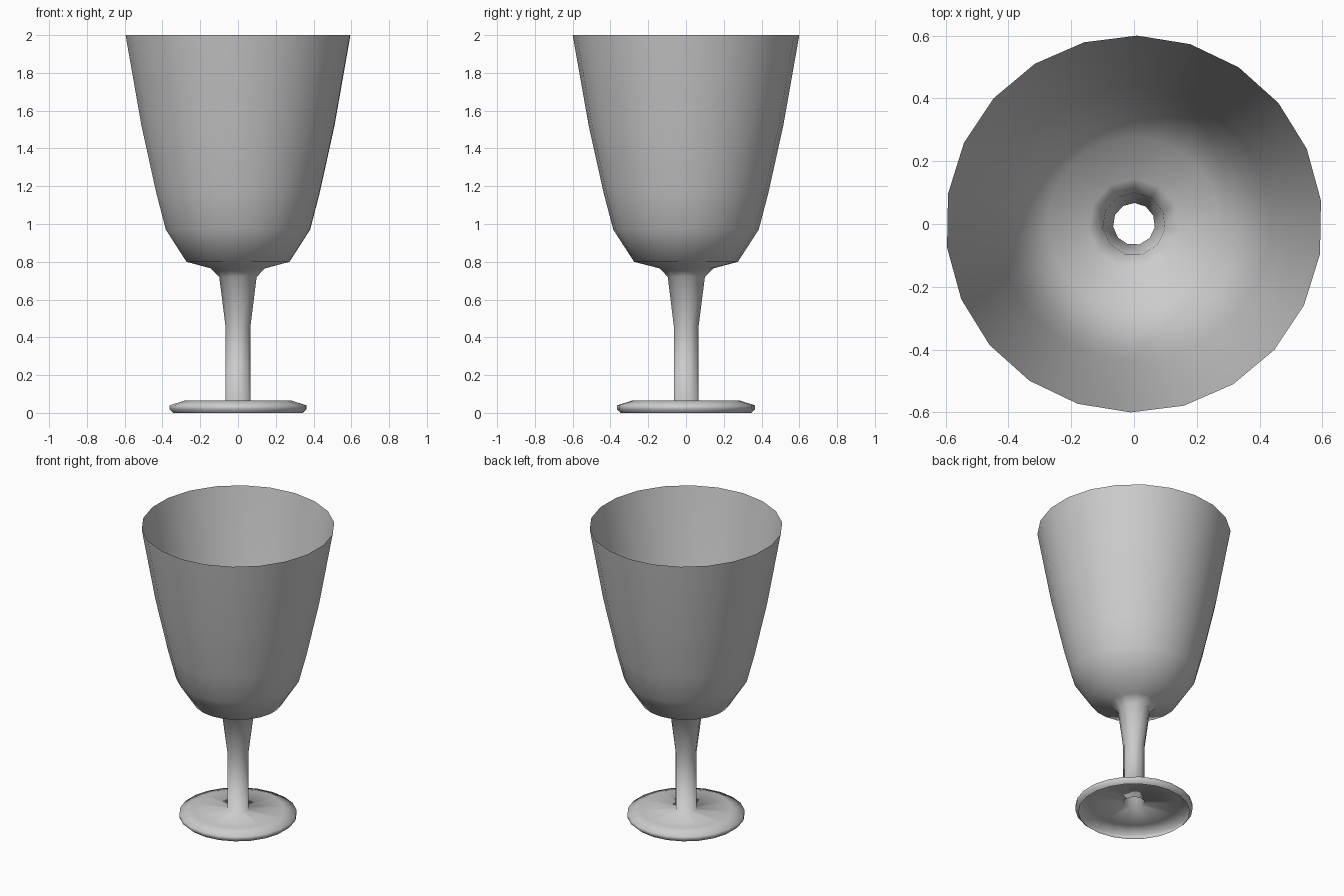
import bpy, bmesh
from math import cos, sin, radians, tau

if "Cube" in bpy.data.objects:
    bpy.data.objects.remove(bpy.data.objects["Cube"])

# Goblet profile from the open foot edge up to the rim: (radius, height, sides)
FULL, HALF = 22, 11
PROFILE = [
    # foot: rolled edge, then flat top
    (0.345, 0.008, FULL), (0.365, 0.018, FULL), (0.365, 0.04, FULL), (0.285, 0.065, FULL),
    # stem
    (0.067, 0.066, HALF), (0.067, 0.46, HALF), (0.10, 0.72, HALF),
    # bowl
    (0.145, 0.765, HALF), (0.275, 0.80, FULL), (0.385, 0.97, FULL),
    (0.435, 1.16, FULL), (0.515, 1.52, FULL), (0.60, 2.0, FULL),
]


def ring(bm, radius, z, sides):
    start = radians(89)
    return [bm.verts.new((radius * cos(start + tau * i / sides),
                          radius * sin(start + tau * i / sides), z))
            for i in range(sides)]


def bridge(bm, low, high):
    """Join two rings with the same count, or with a 2:1 ratio."""
    n, m = len(low), len(high)
    if n == m:
        for i in range(n):
            j = (i + 1) % n
            bm.faces.new((low[i], low[j], high[j], high[i]))
        return
    fine, coarse = (low, high) if n > m else (high, low)
    for i in range(len(coarse)):
        j = (i + 1) % len(coarse)
        a, b, c = fine[2 * i], fine[2 * i + 1], fine[2 * j]
        tris = [(a, b, coarse[i]), (b, coarse[j], coarse[i]), (b, c, coarse[j])]
        for t in tris:
            bm.faces.new(t if fine is low else t[::-1])


# One continuous thin-walled surface: foot, hollow stem and bowl
bm = bmesh.new()
rings = [ring(bm, *p) for p in PROFILE]
for low, high in zip(rings, rings[1:]):
    bridge(bm, low, high)
for f in bm.faces:
    f.smooth = True
zmin = min(v.co.z for v in bm.verts)
for v in rings[0]:
    v.co.z -= zmin
mesh = bpy.data.meshes.new("goblet")
bm.to_mesh(mesh)
bm.free()
goblet = bpy.data.objects.new("goblet", mesh)
bpy.context.collection.objects.link(goblet)
